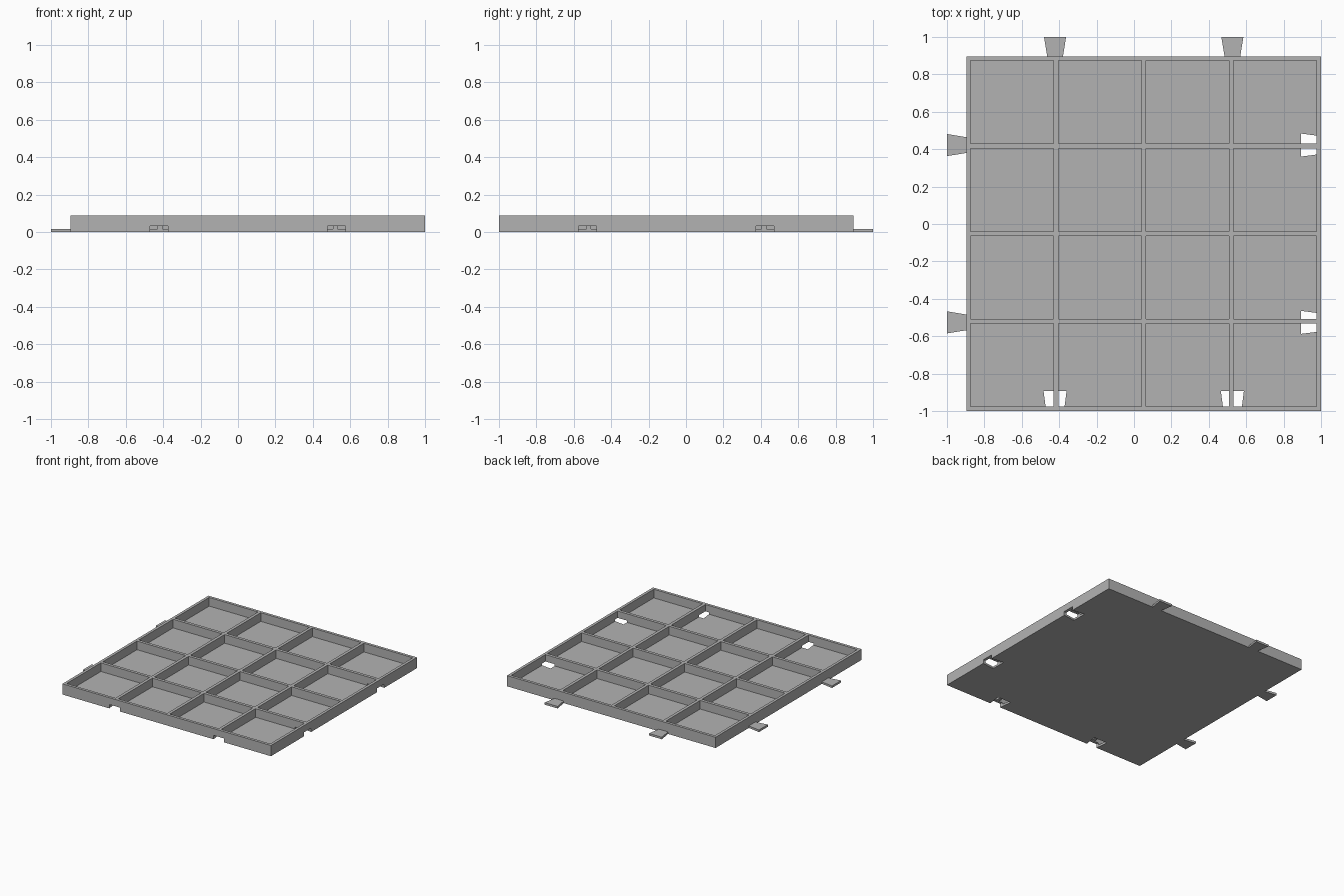
import bpy, bmesh
from mathutils import Matrix, Vector

if "Cube" in bpy.data.objects:
    bpy.data.objects.remove(bpy.data.objects["Cube"], do_unlink=True)

HEIGHT, FLOOR, NOTCH_H = 0.088, 0.017, 0.032
LOW, HIGH = -0.896, 1.0            # tray extent in x; y is the same span, negated
WALL, RIB = 0.023, 0.025
MID = (LOW + HIGH) / 2
JOINTS = [MID - 0.474, MID + 0.474]

grey = bpy.data.materials.new("plain grey")
grey.use_nodes = True
grey.diffuse_color = (0.45, 0.45, 0.45, 1)
grey.node_tree.nodes["Principled BSDF"].inputs["Base Color"].default_value = (0.45, 0.45, 0.45, 1)


def add_prism(bm, outline, z0, z1):
    """Add a closed upright prism over a counter-clockwise outline."""
    low = [bm.verts.new((x, y, z0)) for x, y in outline]
    high = [bm.verts.new((x, y, z1)) for x, y in outline]
    bm.faces.new(low[::-1])
    bm.faces.new(high)
    for i in range(len(low)):
        j = (i + 1) % len(low)
        bm.faces.new((low[i], low[j], high[j], high[i]))


def rectangle(x0, x1, y0, y1):
    return [(x0, y0), (x1, y0), (x1, y1), (x0, y1)]


def dovetail(centre, y0, w0, y1, w1):
    """Trapezoid running along y, w0 wide at y0 and w1 wide at y1."""
    return [(centre - w0 / 2, y0), (centre + w0 / 2, y0),
            (centre + w1 / 2, y1), (centre - w1 / 2, y1)]


def swap(outline):
    """Reflect an outline in the line y = -x, keeping its winding."""
    return [(-y, -x) for x, y in outline][::-1]


def make_object(name, prisms):
    bm = bmesh.new()
    for outline, z0, z1 in prisms:
        add_prism(bm, outline, z0, z1)
    bmesh.ops.recalc_face_normals(bm, faces=bm.faces)
    mesh = bpy.data.meshes.new(name)
    bm.to_mesh(mesh)
    bm.free()
    mesh.materials.append(grey)
    obj = bpy.data.objects.new(name, mesh)
    bpy.context.collection.objects.link(obj)
    return obj


def cut(target, cutter):
    """Subtract the cutter, then discard it."""
    cutter.hide_render = True
    mod = target.modifiers.new("cut", "BOOLEAN")
    mod.operation, mod.solver, mod.object = "DIFFERENCE", "EXACT", cutter
    bpy.context.view_layer.objects.active = target
    bpy.ops.object.modifier_apply(modifier=mod.name)
    bpy.data.objects.remove(cutter, do_unlink=True)


# Tray block with a four by four grid of pockets
tray = make_object("tray", [(rectangle(LOW, HIGH, -HIGH, -LOW), 0, HEIGHT)])
cell = (HIGH - LOW - 2 * WALL - 3 * RIB) / 4
starts = [LOW + WALL + i * (cell + RIB) for i in range(4)]
pockets = [(rectangle(a, a + cell, -b - cell, -b), FLOOR, HEIGHT + 0.1)
           for a in starts for b in starts]
cut(tray, make_object("pocket_cutter", pockets))

# Dovetail sockets under the front and left edges
slots = [dovetail(c, -1.01, 0.093, -0.893, 0.123) for c in JOINTS]
slots += [swap(s) for s in slots]
cut(tray, make_object("socket_cutter", [(s, -0.05, NOTCH_H) for s in slots]))

# Dovetail tabs on the back and right edges
for side, c in zip(("right", "left"), JOINTS):
    tab = dovetail(c, -LOW, 0.084, 1.0, 0.118)
    make_object("back_tab_" + side, [(tab, 0, FLOOR)])
for side, c in zip(("back", "front"), JOINTS):
    tab = swap(dovetail(c, -LOW, 0.084, 1.0, 0.118))
    make_object("right_tab_" + side, [(tab, 0, FLOOR)])
